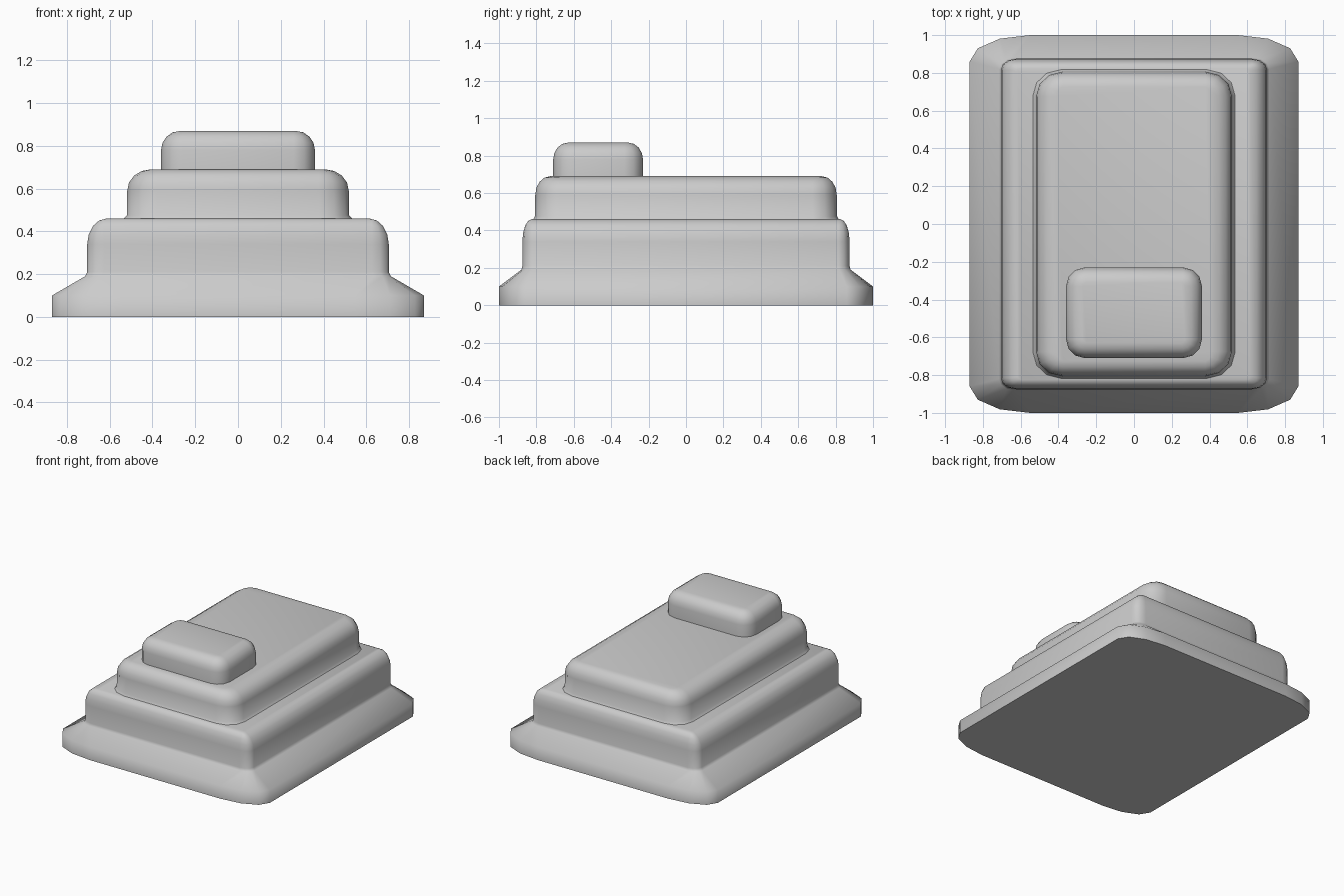
import bpy, bmesh, math

if "Cube" in bpy.data.objects:
    bpy.data.objects.remove(bpy.data.objects["Cube"])

CORNER = 3   # segments in each plan corner
ROUND = 4    # segments in each rounded top edge


def ring(bm, hx, hy, rx, ry, z, cy=0.0):
    """Rounded rectangle with elliptical corners."""
    verts = []
    for q, (sx, sy) in enumerate([(1, 1), (-1, 1), (-1, -1), (1, -1)]):
        for i in range(CORNER + 1):
            a = math.pi / 2 * (q + i / CORNER)
            verts.append(bm.verts.new((sx * (hx - rx) + rx * math.cos(a),
                                       cy + sy * (hy - ry) + ry * math.sin(a), z)))
    return verts


def rounded_top(hx, hy, rx, ry, z, ix, iy, h):
    """Rings that roll a wall over into a flat top: inset ix, iy over height h."""
    rows = []
    for i in range(ROUND + 1):
        a = math.pi / 2 * i / ROUND
        k = 1 - math.cos(a)
        rows.append((hx - ix * k, hy - iy * k, max(rx - ix * k, 0.02),
                     max(ry - iy * k, 0.02), z - h + h * math.sin(a)))
    return rows


def loft(name, rows, cy=0.0):
    bm = bmesh.new()
    rings = [ring(bm, *r, cy) for r in rows]
    for a, b in zip(rings, rings[1:]):
        n = len(a)
        for i in range(n):
            j = (i + 1) % n
            bm.faces.new((a[i], a[j], b[j], b[i]))
    bm.faces.new(rings[0][::-1])
    bm.faces.new(rings[-1])
    bmesh.ops.recalc_face_normals(bm, faces=bm.faces)
    me = bpy.data.meshes.new(name)
    bm.to_mesh(me)
    bm.free()
    ob = bpy.data.objects.new(name, me)
    bpy.context.collection.objects.link(ob)
    bpy.ops.object.select_all(action='DESELECT')
    ob.select_set(True)
    bpy.context.view_layer.objects.active = ob
    bpy.ops.object.shade_smooth_by_angle(angle=math.radians(65))
    return ob


# Flared base plate and lower body
loft("base_and_body",
     [(0.87, 1.0, 0.32, 0.14, 0.0),
      (0.87, 1.0, 0.32, 0.14, 0.10),
      (0.715, 0.88, 0.08, 0.06, 0.19),
      (0.705, 0.875, 0.08, 0.06, 0.21)]
     + rounded_top(0.705, 0.875, 0.08, 0.06, 0.46, 0.09, 0.05, 0.12))

# Middle tier with a small fillet at its foot
loft("middle_tier",
     [(0.54, 0.82, 0.15, 0.14, 0.455),
      (0.52, 0.808, 0.14, 0.13, 0.475)]
     + rounded_top(0.518, 0.806, 0.14, 0.13, 0.69, 0.11, 0.08, 0.10))

# Small raised block near the front
loft("top_block",
     [(0.36, 0.24, 0.10, 0.10, 0.68)]
     + rounded_top(0.36, 0.24, 0.10, 0.10, 0.87, 0.09, 0.08, 0.09), cy=-0.47)
